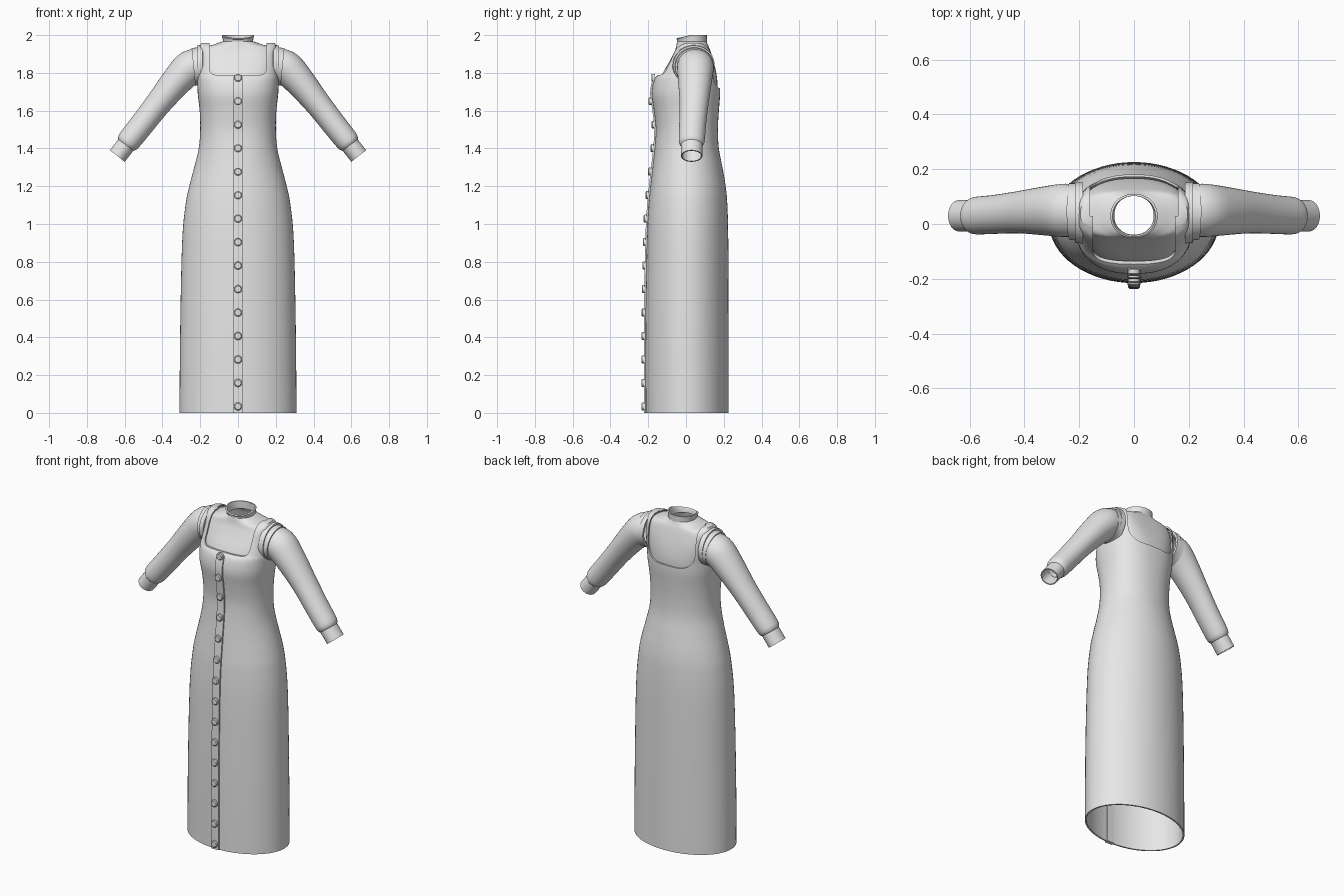
import bpy, bmesh, math
from mathutils import Vector

if "Cube" in bpy.data.objects:
    bpy.data.objects.remove(bpy.data.objects["Cube"], do_unlink=True)

grey = bpy.data.materials.new("grey_cloth")
grey.use_nodes = True
grey.diffuse_color = (0.8, 0.8, 0.8, 1)
grey.node_tree.nodes["Principled BSDF"].inputs["Base Color"].default_value = (0.8, 0.8, 0.8, 1)


def make(name, bm):
    bmesh.ops.recalc_face_normals(bm, faces=bm.faces)
    mesh = bpy.data.meshes.new(name)
    bm.to_mesh(mesh)
    bm.free()
    obj = bpy.data.objects.new(name, mesh)
    bpy.context.collection.objects.link(obj)
    mesh.materials.append(grey)
    return obj


def finish(obj, thickness=0, cutters=(), angle=35):
    """Thicken, cut and smooth a part."""
    bpy.ops.object.select_all(action='DESELECT')
    obj.select_set(True)
    bpy.context.view_layer.objects.active = obj
    if thickness:
        mod = obj.modifiers.new("cloth", 'SOLIDIFY')
        mod.thickness, mod.offset = thickness, -1
        bpy.ops.object.modifier_apply(modifier=mod.name)
    for cutter in cutters:
        mod = obj.modifiers.new("cut", 'BOOLEAN')
        mod.operation, mod.solver, mod.object = 'DIFFERENCE', 'EXACT', cutter
        bpy.ops.object.modifier_apply(modifier=mod.name)
    bpy.ops.object.shade_smooth_by_angle(angle=math.radians(angle))


def loft(name, rings, cap_start=False, cap_end=False):
    bm = bmesh.new()
    loops = [[bm.verts.new(p) for p in ring] for ring in rings]
    n = len(loops[0])
    for a, b in zip(loops, loops[1:]):
        for i in range(n):
            j = (i + 1) % n
            bm.faces.new((a[i], a[j], b[j], b[i]))
    if cap_start:
        bm.faces.new(loops[0])
    if cap_end:
        bm.faces.new(loops[-1])
    return make(name, bm)


def spline(rows, steps=4):
    """Smooth rows of numbers with a Catmull-Rom curve."""
    pts = [Vector(r) for r in rows]
    pts = [pts[0]] + pts + [pts[-1]]
    out = []
    for a, b, c, d in zip(pts, pts[1:], pts[2:], pts[3:]):
        for k in range(steps):
            t = k / steps
            out.append(0.5 * (2 * b + (c - a) * t + (2 * a - 5 * b + 4 * c - d) * t * t
                              + (3 * b - a - 3 * c + d) * t ** 3))
    return out + [pts[-1]]


def level_ring(z, half, front, back, power, n=64):
    """Rounded cross-section at height z."""
    mid, depth = (front + back) / 2, (back - front) / 2
    ring = []
    for i in range(n):
        c, s = math.cos(math.tau * i / n), math.sin(math.tau * i / n)
        ring.append((half * math.copysign(abs(c) ** (2 / power), c),
                     mid + depth * math.copysign(abs(s) ** (2 / power), s), z))
    return ring


def neck_cutter(name, half, low, radius, y0, y1):
    """U-shaped prism that opens the neckline."""
    outline = [(half, 2.2)]
    for i in range(9):
        a = -math.pi / 2 * i / 8
        outline.append((half - radius + radius * math.cos(a), low + radius + radius * math.sin(a)))
    outline += [(-x, z) for x, z in reversed(outline)]
    return loft(name, [[(x, y, z) for x, z in outline] for y in (y0, y1)], True, True)


# Dress: height, half width, front, back, squareness
dress_rows = spline([
    (0, .31, -.215, .226, 2), (.45, .306, -.215, .226, 2), (.9, .296, -.208, .224, 2),
    (1.1, .278, -.198, .219, 2), (1.2, .258, -.188, .21, 2), (1.3, .232, -.177, .193, 2),
    (1.4, .208, -.166, .174, 2.1), (1.5, .2, -.16, .169, 2.2), (1.6, .203, -.17, .174, 2.3),
    (1.69, .213, -.182, .181, 2.4), (1.765, .215, -.168, .179, 2.5), (1.8, .212, -.138, .172, 2.8),
    (1.86, .207, -.1, .158, 3.2), (1.91, .204, -.073, .143, 3.6), (1.94, .202, -.045, .118, 4),
    (1.957, .195, -.01, .085, 4)])
dress = loft("dress", [level_ring(*r) for r in dress_rows], cap_end=True)
cutters = [neck_cutter("front_neck_cutter", .15, 1.79, .03, -1, .05),
           neck_cutter("back_neck_cutter", .16, 1.72, .09, .03, 1)]
finish(dress, .009, cutters)
for c in cutters:
    bpy.data.objects.remove(c, do_unlink=True)

# Blouse yoke under the dress
blouse_rows = spline([
    (1.66, .198, -.145, .165, 2.5), (1.74, .2, -.143, .167, 2.5), (1.8, .199, -.122, .16, 2.8),
    (1.86, .195, -.088, .146, 3.2), (1.91, .19, -.062, .131, 3.2), (1.935, .175, -.053, .122, 3),
    (1.95, .13, -.05, .115, 2.4), (1.968, .078, -.046, .108, 2.1)])
finish(loft("blouse_yoke", [level_ring(*r) for r in blouse_rows]), .004)

# Collar, lower at the front
collar_rings = [level_ring(z, h, f, .11, 2.1)
                for z, h, f in ((1.955, .08, -.047), (1.975, .08, -.048), (2, .086, -.052))]
collar_rings[-1] = [(x, y, z - .25 * max(0, .03 - y)) for x, y, z in collar_rings[-1]]
finish(loft("collar", collar_rings), .008)

# Button placket down the front
front_rows = [r for r in dress_rows if r[0] < 1.78]


def front_at(z):
    for a, b in zip(dress_rows, dress_rows[1:]):
        if a[0] <= z <= b[0]:
            return a[2] + (b[2] - a[2]) * (z - a[0]) / (b[0] - a[0])
    return dress_rows[-1][2]


strip = [[(x, r[2] + dy, r[0]) for x, dy in ((-.024, .015), (.024, .015), (.024, -.008), (-.024, -.008))]
         for r in front_rows]
finish(loft("placket", strip, True, True))

# Buttons
for i in range(15):
    z = .034 + .1243 * i
    y = front_at(z) - .008
    disc = [[(r * math.cos(math.tau * k / 20), y + dy, z + r * math.sin(math.tau * k / 20))
             for k in range(20)] for r, dy in ((.021, .006), (.021, -.009), (.016, -.013))]
    finish(loft(f"button_{i + 1}", disc, True, True))


def arm_rings(rows, side, n=40):
    """Oval rings square to a path: x, y, z, radius, depth radius."""
    rings = []
    for i, r in enumerate(rows):
        a, b = rows[max(i - 1, 0)], rows[min(i + 1, len(rows) - 1)]
        t = Vector((b[0] - a[0], 0, b[2] - a[2])).normalized()
        up = Vector((-t.z, 0, t.x))
        ring = []
        for k in range(n):
            ang = math.tau * k / n
            p = Vector(r[:3]) + up * r[3] * math.cos(ang) + Vector((0, r[4] * math.sin(ang), 0))
            ring.append((p.x * side, p.y, p.z))
        rings.append(ring)
    return rings


sleeve_rows = spline([
    (.19, .048, 1.84, .082, .09), (.25, .05, 1.83, .091, .097), (.32, .048, 1.762, .082, .09),
    (.42, .043, 1.64, .069, .077), (.51, .035, 1.525, .065, .071), (.57, .031, 1.45, .063, .069),
    (.588, .03, 1.428, .058, .064), (.597, .03, 1.417, .048, .054)])
cuff_rows = [(.575, .03, 1.442, .05, .057), (.639, .03, 1.36, .05, .057)]
bands = {"armhole_band": [(.187, .04, 1.84, .109, .112), (.216, .042, 1.84, .105, .11)],
         "armhole_trim": [(.205, .044, 1.835, .1, .105), (.236, .046, 1.832, .1, .103)]}

# Sleeves, cuffs and armhole bands on both sides
for side, label in ((1, "left"), (-1, "right")):
    finish(loft(f"{label}_sleeve", arm_rings(sleeve_rows, side)), .005, angle=50)
    finish(loft(f"{label}_cuff", arm_rings(cuff_rows, side)), .006)
    for name, rows in bands.items():
        finish(loft(f"{label}_{name}", arm_rings(rows, side)), .014)
